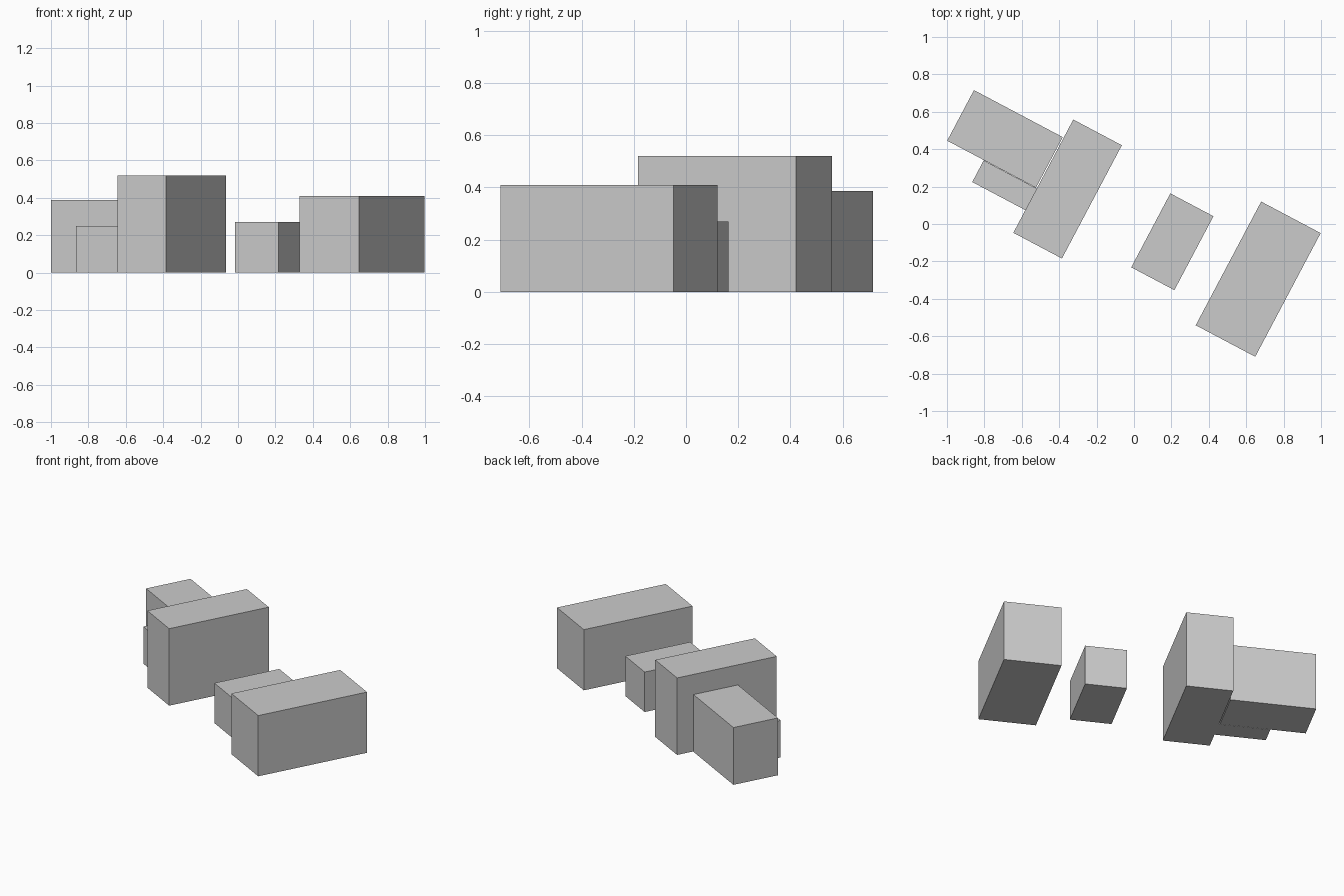
import bpy, bmesh
from math import radians
from mathutils import Matrix, Vector

if "Cube" in bpy.data.objects:
    bpy.data.objects.remove(bpy.data.objects["Cube"])

TURN = radians(-27.9)   # all blocks share the same site rotation
PROUD = 0.0005          # window panes lie almost flush with the walls


def add_panes(bm, sides, along, across, height, floors, bays):
    """Window panes on the chosen long sides (along, across are axis vectors)."""
    step, rise = along.length / bays, height / floors
    u, n = along.normalized(), across.normalized()
    up = Vector((0, 0, 1))
    hw, hh = step * 0.3, rise * 0.22
    for side in sides:
        wall = n * side * (across.length / 2 + PROUD)
        for b in range(bays):
            for f in range(floors):
                c = wall + u * ((b + 0.5) * step - along.length / 2) + up * (f + 0.45) * rise
                ring = [c + u * i * hw * side + up * j * hh
                        for i, j in ((-1, -1), (1, -1), (1, 1), (-1, 1))]
                face = bm.faces.new([bm.verts.new(p) for p in ring])
                face.normal_update()
                if face.normal.dot(n * side) < 0:
                    face.normal_flip()


def block(name, center, size, floors, bays, sides=(-1, 1)):
    """Flat-roofed building block with plain ends and windowed long sides."""
    w, l, h = size
    bm = bmesh.new()
    bmesh.ops.create_cube(bm, size=1, matrix=Matrix.Translation((0, 0, h / 2)) @ Matrix.Diagonal((w, l, h, 1)))
    x, y = Vector((w, 0, 0)), Vector((0, l, 0))
    along, across = (y, x) if l > w else (x, y)
    add_panes(bm, sides, along, across, h, floors, bays)
    mesh = bpy.data.meshes.new(name)
    bm.to_mesh(mesh)
    bm.free()
    ob = bpy.data.objects.new(name, mesh)
    ob.location = (*center, 0)
    ob.rotation_euler.z = TURN
    bpy.context.collection.objects.link(ob)


# Tall slab with its two attached wings
block("tall_slab", (-0.355, 0.187), (0.294, 0.685, 0.52), 6, 12)
block("rear_wing", (-0.690, 0.455), (0.537, 0.306, 0.387), 4, 10)
block("low_wing", (-0.692, 0.207), (0.322, 0.131, 0.25), 3, 6, sides=(-1,))

# Free-standing blocks
block("small_block", (0.205, -0.095), (0.261, 0.447, 0.27), 3, 8)
block("right_slab", (0.664, -0.295), (0.360, 0.748, 0.41), 4, 12)
